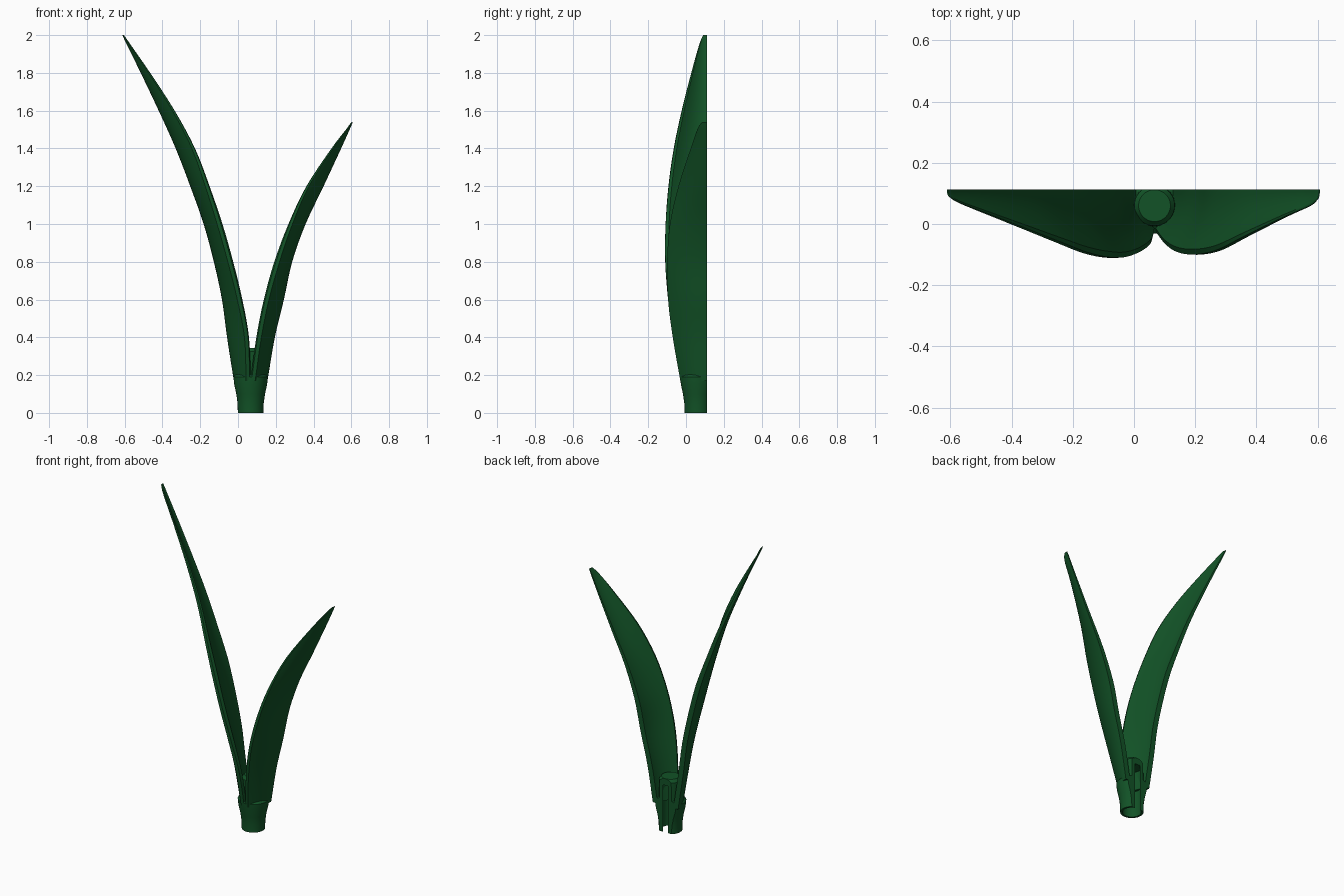
import bpy, bmesh, math
from mathutils import Vector

cube = bpy.data.objects.get("Cube")
if cube:
    bpy.data.objects.remove(cube)

BACK = 0.112            # flat back plane
CX, CY = 0.067, 0.06    # stem axis

green = bpy.data.materials.new("dark_green")
green.use_nodes = True
colour = (0.006, 0.085, 0.02, 1)
green.diffuse_color = colour
green.node_tree.nodes["Principled BSDF"].inputs["Base Color"].default_value = colour


def finish(bm, name, angle):
    bmesh.ops.recalc_face_normals(bm, faces=bm.faces[:])
    mesh = bpy.data.meshes.new(name)
    bm.to_mesh(mesh)
    bm.free()
    mesh.materials.append(green)
    ob = bpy.data.objects.new(name, mesh)
    bpy.context.scene.collection.objects.link(ob)
    bpy.ops.object.select_all(action='DESELECT')
    ob.select_set(True)
    bpy.context.view_layer.objects.active = ob
    bpy.ops.object.shade_smooth_by_angle(angle=math.radians(angle))


def spline(rows, steps):
    """Smooth rows of values with a Catmull-Rom curve."""
    pts = [Vector(r) for r in rows]
    pts = [2 * pts[0] - pts[1]] + pts + [2 * pts[-1] - pts[-2]]
    out = []
    for a, b, c, d in zip(pts, pts[1:], pts[2:], pts[3:]):
        for k in range(steps):
            t = k / steps
            out.append(0.5 * (2 * b + (c - a) * t + (2 * a - 5 * b + 4 * c - d) * t * t
                              + (3 * b - a - 3 * c + d) * t ** 3))
    return out + [pts[-2]]


def section(row, side, top):
    """Curved blade outline at one height, from back edge to front and back again."""
    z, outer, inner, front = row
    thick = 0.034 * min(1, 0.2 + 1.6 * (1 - z / top))
    thick = min(thick, 0.6 * abs(inner - outer))
    end = inner - side * thick * 0.7
    n = 10
    dx, dy = end - outer, front - BACK
    out, inn = [], []
    for i in range(n + 1):
        s = i / n
        x, y = outer + dx * s * s, BACK + dy * s
        normal = Vector((-dy, 2 * dx * s)).normalized() * side * thick
        out.append(Vector((x, y, z)))
        inn.append(Vector((x + normal.x, min(BACK, y + normal.y), z)))
    # rounded front edge
    nose = (out[-1] + inn[-1]) / 2 + Vector((2 * dx, dy, 0)).normalized() * thick * 0.3
    return out + [nose] + inn[::-1]


def leaf(name, rows, side):
    bm = bmesh.new()
    rings = [[bm.verts.new(p) for p in section(r, side, rows[-1][0])]
             for r in spline(rows, 4)]
    for a, b in zip(rings, rings[1:]):
        for i in range(len(a)):
            j = (i + 1) % len(a)
            bm.faces.new((a[i], a[j], b[j], b[i]))
    bm.faces.new(rings[0])
    bm.faces.new(rings[-1])
    finish(bm, name, 50)


# Leaves: height, outer x at the back, inner x at the front, front y
leaf("tall_leaf", [
    (0.17, -0.022, 0.067, -0.03), (0.4, -0.058, 0.058, -0.07),
    (0.6, -0.085, 0.02, -0.095), (0.8, -0.128, -0.03, -0.11),
    (1.0, -0.182, -0.087, -0.108), (1.2, -0.253, -0.153, -0.093),
    (1.4, -0.33, -0.228, -0.065), (1.6, -0.42, -0.335, -0.023),
    (1.8, -0.515, -0.465, 0.028), (1.95, -0.589, -0.57, 0.07),
    (2.0, -0.612, -0.605, 0.092)], 1)
leaf("short_leaf", [
    (0.17, 0.156, 0.067, -0.03), (0.4, 0.195, 0.1, -0.07),
    (0.6, 0.243, 0.14, -0.095), (0.8, 0.287, 0.197, -0.1),
    (1.0, 0.358, 0.27, -0.085), (1.2, 0.453, 0.362, -0.04),
    (1.4, 0.546, 0.495, 0.025), (1.5, 0.591, 0.573, 0.06),
    (1.54, 0.608, 0.602, 0.085)], -1)

# Stem socket: hollow turned shape, sliced by the back plane so the bore opens as a slot
profile = [(0, 0.3), (0.055, 0.3), (0.055, 0), (0.068, 0), (0.069, 0.05), (0.076, 0.1),
           (0.087, 0.15), (0.091, 0.19), (0.083, 0.2), (0.068, 0.21), (0.066, 0.325),
           (0.052, 0.343), (0, 0.343)]
bm = bmesh.new()
verts = [bm.verts.new((CX + r, CY, z)) for r, z in profile]
edges = [bm.edges.new(pair) for pair in zip(verts, verts[1:])]
bmesh.ops.spin(bm, geom=verts + edges, cent=(CX, CY, 0), axis=(0, 0, 1),
               angle=math.tau, steps=48)
bmesh.ops.remove_doubles(bm, verts=bm.verts[:], dist=1e-5)
bmesh.ops.recalc_face_normals(bm, faces=bm.faces[:])
cut = bmesh.ops.bisect_plane(bm, geom=bm.verts[:] + bm.edges[:] + bm.faces[:],
                             plane_co=(0, BACK, 0), plane_no=(0, 1, 0), clear_outer=True)
rim = [g for g in cut["geom_cut"] if isinstance(g, bmesh.types.BMEdge)]
bmesh.ops.triangle_fill(bm, edges=rim, use_beauty=True, normal=(0, 1, 0))
finish(bm, "stem_socket", 30)
